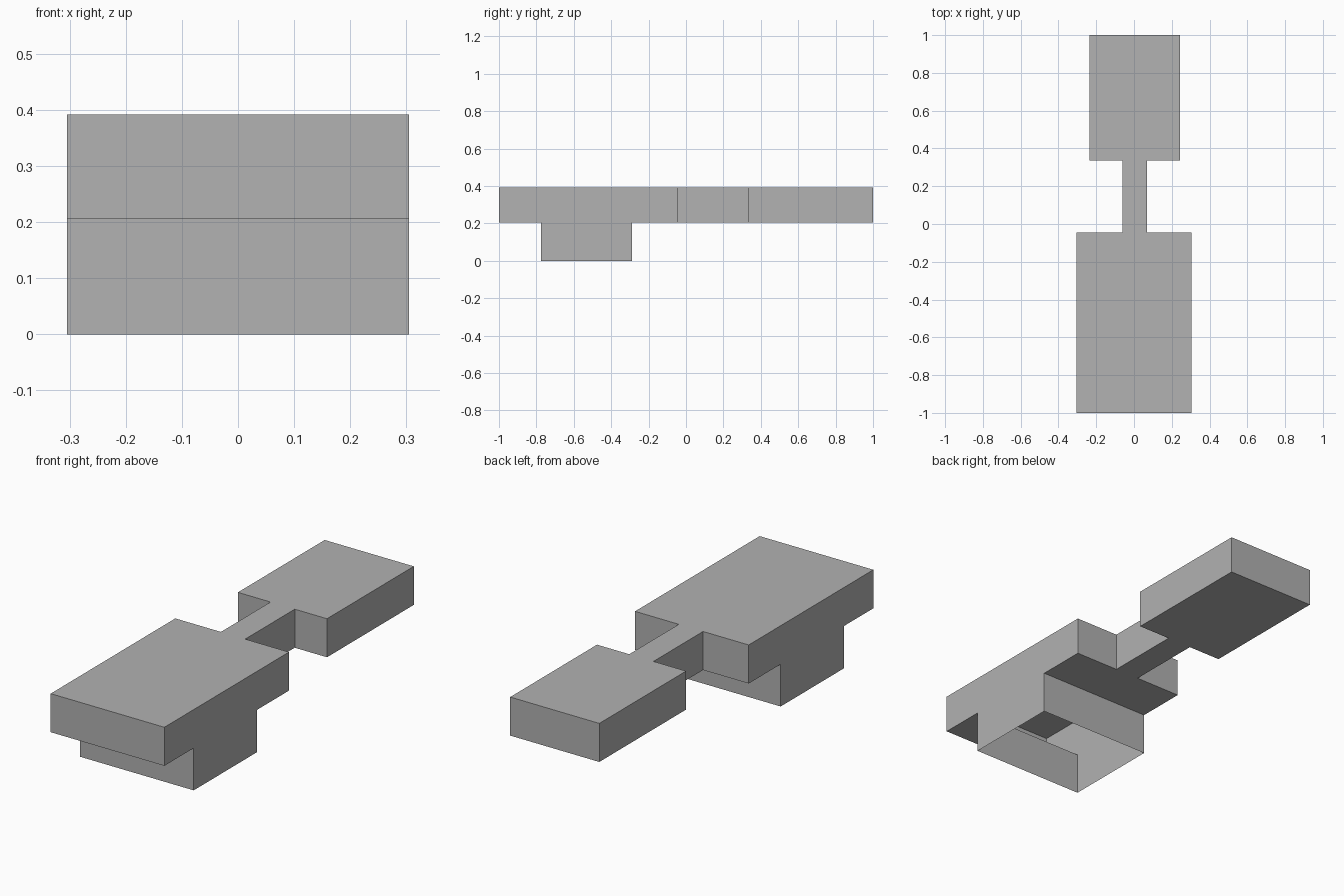
import bpy
import bmesh

cube = bpy.data.objects.get("Cube")
if cube:
    bpy.data.objects.remove(cube, do_unlink=True)

# Plain grey
grey = bpy.data.materials.new("plain grey")
grey.use_nodes = True
colour = (0.445, 0.445, 0.445, 1)
grey.diffuse_color = colour
grey.node_tree.nodes["Principled BSDF"].inputs["Base Color"].default_value = colour

TOP, UNDER = 0.392, 0.205
WIDE = 0.305
FRONT, WELL_FRONT, WELL_BACK = -1.0, -0.775, -0.29
NECK_FRONT, NECK_BACK, BACK = -0.045, 0.335, 1.0
NECK_L, NECK_R = -0.06, 0.07
PAD_L, PAD_R = -0.235, 0.243

bm = bmesh.new()


def face(points):
    bm.faces.new([bm.verts.new(p) for p in points])


def flat(outline, z):
    face([(x, y, z) for x, y in outline])


def walls(outline, z0, z1):
    for (ax, ay), (bx, by) in zip(outline, outline[1:] + outline[:1]):
        face([(ax, ay, z0), (bx, by, z0), (bx, by, z1), (ax, ay, z1)])


# Plan: wide front pad, narrow neck, smaller rear pad
rear = [(WIDE, WELL_BACK), (WIDE, NECK_FRONT), (NECK_R, NECK_FRONT),
        (NECK_R, NECK_BACK), (PAD_R, NECK_BACK), (PAD_R, BACK),
        (PAD_L, BACK), (PAD_L, NECK_BACK), (NECK_L, NECK_BACK),
        (NECK_L, NECK_FRONT), (-WIDE, NECK_FRONT), (-WIDE, WELL_BACK)]
lip = [(-WIDE, WELL_FRONT), (-WIDE, FRONT), (WIDE, FRONT), (WIDE, WELL_FRONT)]
well = [(-WIDE, WELL_FRONT), (WIDE, WELL_FRONT),
        (WIDE, WELL_BACK), (-WIDE, WELL_BACK)]
plan = rear + lip

# Hollow upper slab, its underside broken by the well
flat(plan, TOP)
walls(plan, UNDER, TOP)
flat(rear, UNDER)
flat(lip, UNDER)

# Open-bottomed base
walls(well, 0, UNDER)

bmesh.ops.remove_doubles(bm, verts=bm.verts[:], dist=0.0001)
bmesh.ops.recalc_face_normals(bm, faces=bm.faces[:])
mesh = bpy.data.meshes.new("hollow_body")
bm.to_mesh(mesh)
bm.free()
mesh.materials.append(grey)
body = bpy.data.objects.new("hollow_body", mesh)
bpy.context.collection.objects.link(body)
